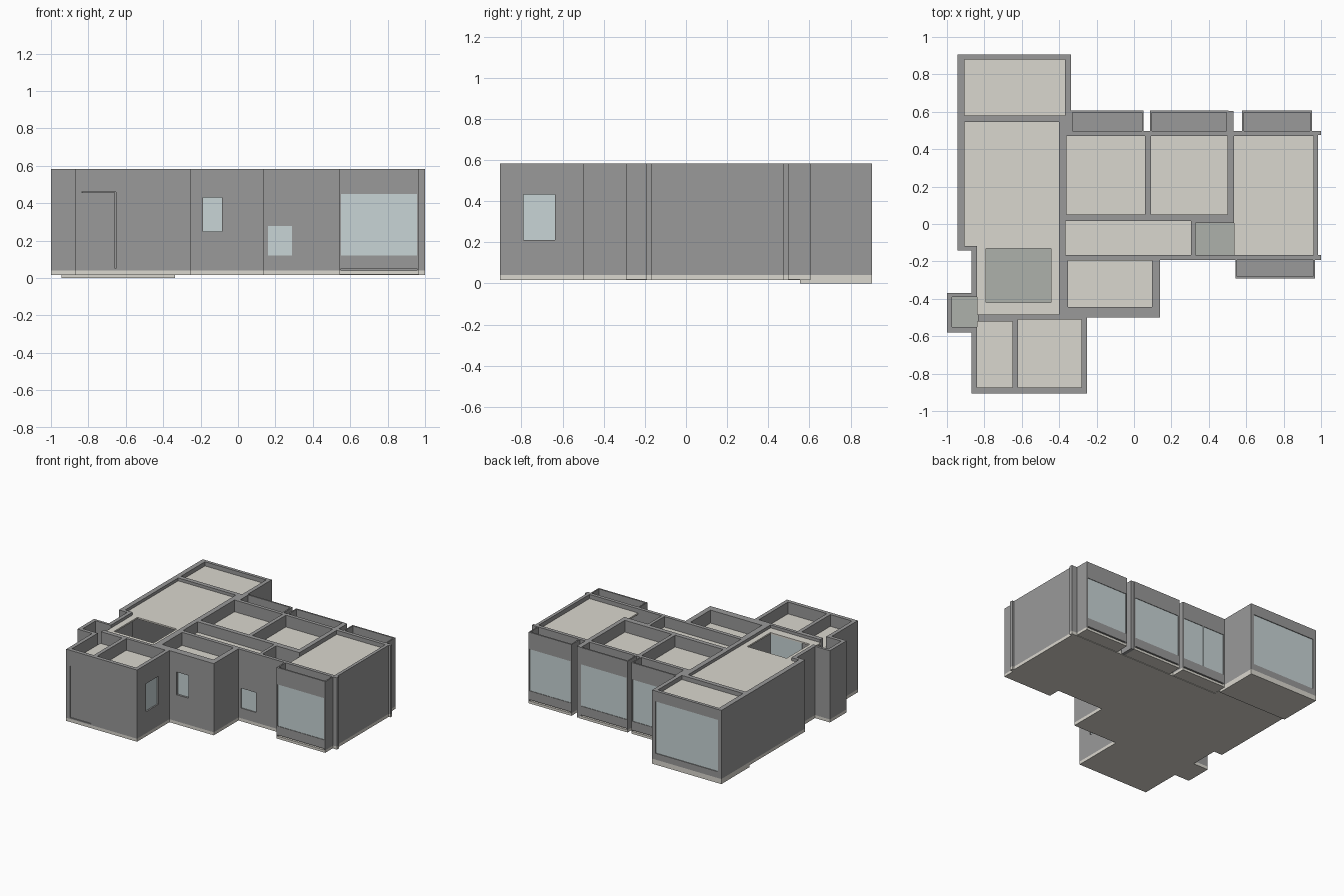
import bpy, bmesh

FLOOR, TOP = 0.04, 0.583


def material(name, r, g, b):
    m = bpy.data.materials.new(name)
    m.diffuse_color = (r, g, b, 1)
    return m


WALL = material("wall_grey", 0.32, 0.32, 0.32)
PALE = material("pale_beige", 0.70, 0.68, 0.62)
TILE = material("tile_grey", 0.42, 0.44, 0.41)
GLASS = material("glass", 0.58, 0.66, 0.67)


def prism(name, pts, z0, z1, mat=WALL):
    bm = bmesh.new()
    face = bm.faces.new([bm.verts.new((x, y, z0)) for x, y in pts])
    up = bmesh.ops.extrude_face_region(bm, geom=[face])["geom"]
    bmesh.ops.translate(bm, vec=(0, 0, z1 - z0),
                        verts=[v for v in up if isinstance(v, bmesh.types.BMVert)])
    bmesh.ops.recalc_face_normals(bm, faces=bm.faces)
    me = bpy.data.meshes.new(name)
    bm.to_mesh(me)
    bm.free()
    me.materials.append(mat)
    ob = bpy.data.objects.new(name, me)
    bpy.context.collection.objects.link(ob)
    return ob


def box(name, x0, x1, y0, y1, z0, z1, mat=WALL):
    return prism(name, [(x0, y0), (x1, y0), (x1, y1), (x0, y1)], z0, z1, mat)


def cut(ob, *bounds):
    cutter = box("cutter", *bounds)
    mod = ob.modifiers.new("cut", 'BOOLEAN')
    mod.object, mod.operation, mod.solver = cutter, 'DIFFERENCE', 'EXACT'
    bpy.context.view_layer.objects.active = ob
    bpy.ops.object.modifier_apply(modifier="cut")
    bpy.data.objects.remove(cutter)


# Outline of the flat, shared by the walls and the floor slab
south = [(-0.87, -0.143), (-0.87, -0.37), (-1.0, -0.37), (-1.0, -0.58),
         (-0.87, -0.58), (-0.87, -0.905), (-0.25, -0.905), (-0.25, -0.5),
         (0.138, -0.5), (0.138, -0.192), (1.0, -0.192), (1.0, -0.165),
         (0.985, -0.165), (0.985, 0.475), (1.0, 0.475), (1.0, 0.498)]
walls = prism("walls", [(-0.943, 0.905), (-0.943, -0.143)] + south
              + [(-0.338, 0.498), (-0.338, 0.905)], FLOOR, TOP)
prism("floor_slab", [(-0.943, 0.555), (-0.943, -0.143)] + south
      + [(-0.338, 0.498), (-0.338, 0.555)], 0.016, FLOOR, PALE)
box("balcony_slab", -0.943, -0.338, 0.555, 0.905, 0, FLOOR, PALE)

# Rooms: x0, x1, y0, y1, ceiling height (0 = open, tiled floor)
rooms = {
    "balcony": (-0.905, -0.37, 0.58, 0.88, 0.55),
    "entry": (-0.84, -0.65, -0.875, -0.52, 0.49),
    "washroom": (-0.62, -0.28, -0.875, -0.51, 0.49),
    "study": (-0.352, 0.097, -0.445, -0.195, 0.48),
    "hall": (-0.365, 0.305, -0.165, 0.015, 0.50),
    "left_bedroom": (-0.36, 0.06, 0.05, 0.47, 0.49),
    "middle_bedroom": (0.09, 0.5, 0.05, 0.47, 0.49),
    "right_bedroom": (0.535, 0.96, -0.165, 0.47, 0.55),
    "hall_end": (0.33, 0.54, -0.165, 0.005, 0),
    "side_nook": (-0.972, -0.835, -0.552, -0.39, 0),
}
for name, (x0, x1, y0, y1, z) in rooms.items():
    cut(walls, x0, x1, y0, y1, 0.02, 0.7)
    if z:
        box(name + "_ceiling", x0, x1, y0, y1, z - 0.012, z, PALE)
    else:
        box(name + "_tiles", x0, x1, y0, y1, FLOOR, FLOOR + 0.006, TILE)

# Living room and kitchen with an opening in the ceiling
cut(walls, -0.905, -0.4, -0.117, 0.545, 0.02, 0.7)
cut(walls, -0.84, -0.4, -0.485, -0.1, 0.02, 0.7)
for i, b in enumerate([(-0.905, -0.4, -0.117, 0.545), (-0.84, -0.4, -0.13, -0.117),
                       (-0.84, -0.79, -0.485, -0.13), (-0.445, -0.4, -0.485, -0.13),
                       (-0.79, -0.445, -0.485, -0.42)]):
    box(f"living_ceiling_{i}", *b, 0.548, 0.56, PALE)
box("kitchen_tiles", -0.79, -0.445, -0.42, -0.13, FLOOR, FLOOR + 0.006, TILE)
box("kitchen_glass", -0.72, -0.445, -0.428, -0.42, 0.25, 0.548, GLASS)

# Interior doorways
for b in [(-0.8, -0.68, -0.53, -0.47), (-0.42, -0.35, -0.14, -0.02),
          (-0.08, 0.04, -0.21, -0.15), (-0.07, 0.04, 0.0, 0.06),
          (0.29, 0.35, -0.14, -0.02), (0.15, 0.27, 0.0, 0.06),
          (-0.6, -0.5, -0.53, -0.47)]:
    cut(walls, *b, 0.03, 0.45)
cut(walls, -0.87, -0.44, 0.53, 0.6, 0.03, 0.48)

# Front door, set slightly back
cut(walls, -0.838, -0.652, -0.95, -0.86, 0.05, 0.46)
box("front_door", -0.838, -0.658, -0.898, -0.882, 0.05, 0.458)


# Plain windows: opening, glass and frame edges
def window(name, x0, x1, y0, y1, z0, z1, along_x):
    cut(walls, x0, x1, y0, y1, z0, z1)
    xm, ym, t = (x0 + x1) / 2, (y0 + y1) / 2, 0.004
    if along_x:
        box(name + "_glass", x0, x1, ym - t, ym + t, z0, z1, GLASS)
        box(name + "_mullion", xm - 0.002, xm + 0.002, ym - 0.006, ym + 0.006, z0, z1, GLASS)
    else:
        box(name + "_glass", xm - t, xm + t, y0, y1, z0, z1, GLASS)
        box(name + "_mullion", xm - 0.006, xm + 0.006, ym - 0.002, ym + 0.002, z0, z1, GLASS)


window("balcony_window", -0.915, -0.365, 0.87, 0.92, 0.09, 0.5, True)
window("study_window", -0.187, -0.085, -0.53, -0.43, 0.25, 0.43, True)
window("hall_window", 0.16, 0.29, -0.21, -0.15, 0.12, 0.277, True)
window("washroom_window", -0.295, -0.235, -0.79, -0.637, 0.21, 0.432, False)


# Projecting bay windows: thin shell, slab, sill, glass and low roof
def bay(name, x0, x1, wall, out):
    s = 1 if out > wall else -1
    face = out - s * 0.012
    ya, yb = sorted((wall, out))
    fa, fb = sorted((face, out))
    cut(walls, x0 + 0.03, x1 - 0.03, wall - 0.045, wall + 0.045, 0.12, 0.45)
    box(name + "_slab", x0, x1, ya, yb, 0.02, FLOOR, PALE)
    box(name + "_sill", x0 + 0.01, x1 - 0.01, ya, yb, 0.05, 0.12)
    box(name + "_roof", x0 + 0.01, x1 - 0.01, ya, yb, 0.45, 0.47)
    box(name + "_header", x0 + 0.01, x1 - 0.01, fa, fb, 0.47, TOP)
    for side, x in (("left", x0), ("right", x1 - 0.01)):
        box(f"{name}_{side}_cheek", x, x + 0.01, ya, yb, FLOOR, TOP)
    g = out - s * 0.008
    box(name + "_glass", x0 + 0.01, x1 - 0.01, g - 0.004, g + 0.004, 0.12, 0.45, GLASS)
    xm = (x0 + x1) / 2
    box(name + "_mullion", xm - 0.002, xm + 0.002, g - 0.006, g + 0.006, 0.12, 0.45, GLASS)


bay("left_bay", -0.338, 0.052, 0.498, 0.608)
bay("middle_bay", 0.085, 0.505, 0.498, 0.608)
bay("right_bay", 0.577, 0.952, 0.498, 0.608)
bay("front_bay", 0.542, 0.968, -0.192, -0.292)

# Fin beside the middle bay
box("bay_fin", 0.505, 0.533, 0.498, 0.604, 0.02, TOP)
